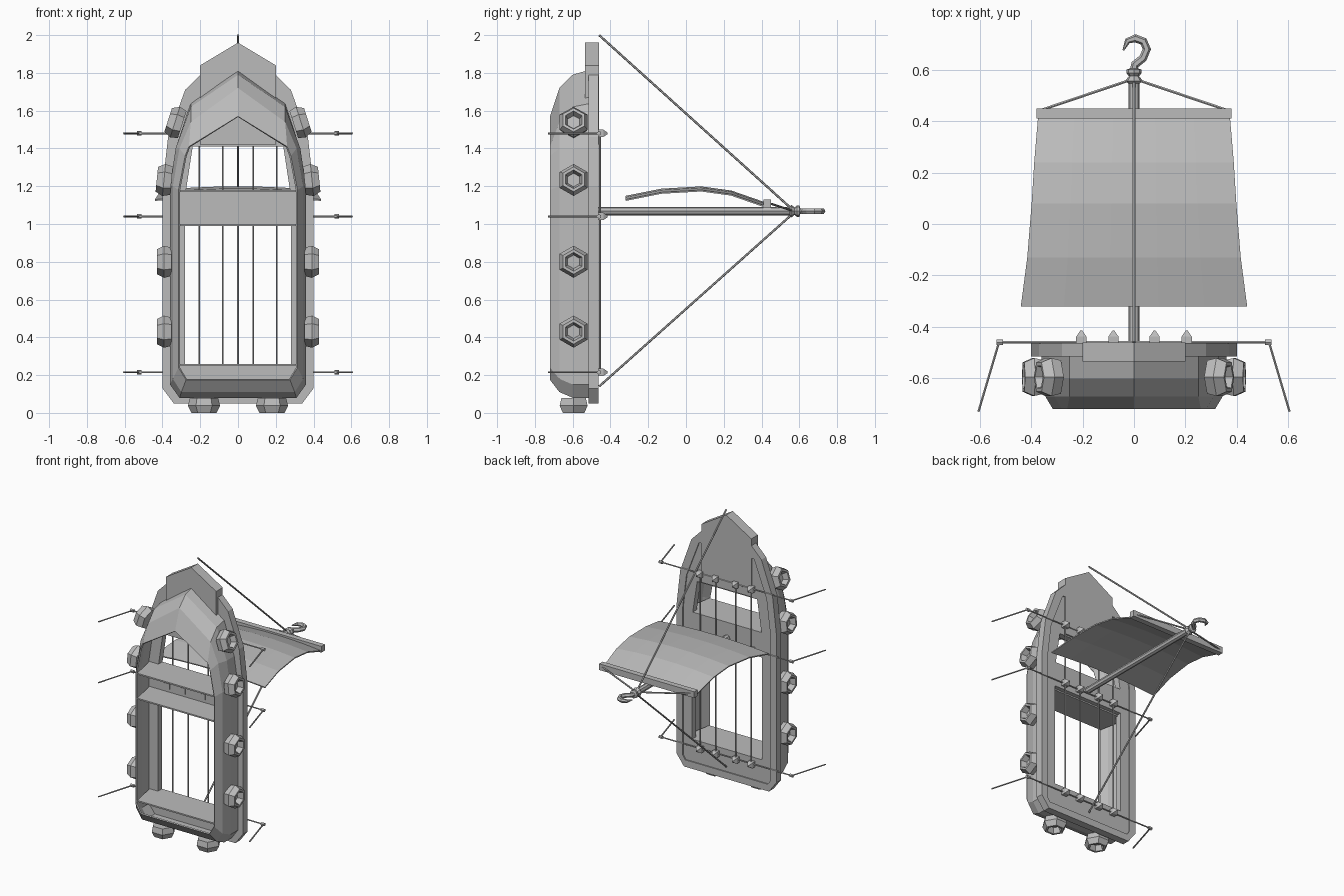
import bpy, bmesh, math
from mathutils import Vector

cube = bpy.data.objects.get("Cube")
if cube:
    bpy.data.objects.remove(cube, do_unlink=True)

GREY = (0.5, 0.5, 0.5, 1)
mat = bpy.data.materials.new("plain_grey")
mat.use_nodes = True
mat.diffuse_color = GREY
mat.node_tree.nodes["Principled BSDF"].inputs["Base Color"].default_value = GREY


def finish(name, bm):
    """Turn a bmesh into a flat-shaded object."""
    bmesh.ops.recalc_face_normals(bm, faces=bm.faces)
    me = bpy.data.meshes.new(name)
    bm.to_mesh(me)
    bm.free()
    me.materials.append(mat)
    ob = bpy.data.objects.new(name, me)
    bpy.context.collection.objects.link(ob)
    return ob


def loft(name, rings, cap=False, closed=True):
    bm = bmesh.new()
    rows = [[bm.verts.new(p) for p in ring] for ring in rings]
    for a, b in zip(rows, rows[1:]):
        n = len(a)
        for i in range(n if closed else n - 1):
            j = (i + 1) % n
            bm.faces.new((a[i], a[j], b[j], b[i]))
    if cap:
        bm.faces.new(rows[0])
        bm.faces.new(rows[-1])
    return finish(name, bm)


def lathe(name, origin, axis, profile, sides, up=(0, 0, 1), cap=True):
    """Polygonal rings (radius, height) along an axis."""
    w = Vector(axis).normalized()
    u = Vector(up) - w * w.dot(Vector(up))
    if u.length < 0.01:
        u = Vector((0, 1, 0))
    u.normalize()
    v = w.cross(u)
    rings = []
    for r, h in profile:
        angles = [2 * math.pi * i / sides for i in range(sides)]
        rings.append([Vector(origin) + w * h + (u * math.cos(a) + v * math.sin(a)) * r
                      for a in angles])
    return loft(name, rings, cap)


def rod(name, a, b, r=0.006, sides=6):
    d = Vector(b) - Vector(a)
    return lathe(name, a, d, [(r, 0), (r, d.length)], sides)


def box(name, lo, hi):
    return loft(name, [[(lo[0], y, lo[2]), (hi[0], y, lo[2]), (hi[0], y, hi[2]), (lo[0], y, hi[2])]
                       for y in (lo[1], hi[1])], True)


def mirrored(half):
    """Close a right-half outline (x, z) across the centre line."""
    return half + [(-x, z) for x, z in reversed(half) if x > 0]


def slab(name, loops, y0, y1):
    """Flat panel with holes: the first loop is the outline."""
    cu = bpy.data.curves.new(name, "CURVE")
    cu.dimensions = "2D"
    cu.fill_mode = "BOTH"
    cu.extrude = abs(y1 - y0) / 2
    for pts in loops:
        sp = cu.splines.new("POLY")
        sp.points.add(len(pts) - 1)
        for p, (x, z) in zip(sp.points, pts):
            p.co = (x, z, 0, 1)
        sp.use_cyclic_u = True
    tmp = bpy.data.objects.new(name + "_outline", cu)
    bpy.context.collection.objects.link(tmp)
    me = bpy.data.meshes.new_from_object(tmp.evaluated_get(bpy.context.evaluated_depsgraph_get()))
    bpy.data.objects.remove(tmp, do_unlink=True)
    me.materials.clear()
    me.materials.append(mat)
    for p in me.polygons:
        p.use_smooth = False
    ob = bpy.data.objects.new(name, me)
    bpy.context.collection.objects.link(ob)
    ob.rotation_euler.x = math.pi / 2
    ob.location.y = (y0 + y1) / 2
    return ob


# Back plate with two window openings, and the raised gable on it
lower_window = mirrored([(0.28, 0.26), (0.28, 1.0)])
upper_window = mirrored([(0.275, 1.18), (0.24, 1.41)])
plate = mirrored([(0.34, 0.05), (0.40, 0.13), (0.40, 1.2), (0.37, 1.46), (0.28, 1.71), (0.2, 1.79)])
slab("back_plate", [plate, lower_window, upper_window], -0.515, -0.47)
slab("gable", [mirrored([(0.2, 1.42), (0.2, 1.84), (0, 1.96)])], -0.535, -0.46)
rim = mirrored([(0.33, 0.1), (0.35, 0.13), (0.35, 1.2), (0.32, 1.44), (0.22, 1.7)])
slab("back_rim", [plate, rim], -0.475, -0.462)

# Hollow hull, open to the front
sections = [
    (-0.50, [(0.31, 0.08), (0.36, 0.15), (0.36, 1.2), (0.33, 1.4), (0.25, 1.64), (0, 1.82)]),
    (-0.60, [(0.31, 0.08), (0.36, 0.15), (0.36, 1.2), (0.33, 1.4), (0.25, 1.62), (0, 1.79)]),
    (-0.67, [(0.30, 0.11), (0.345, 0.18), (0.345, 1.2), (0.31, 1.4), (0.25, 1.54), (0, 1.72)]),
    (-0.72, [(0.275, 0.175), (0.315, 0.24), (0.315, 1.18), (0.28, 1.36), (0.26, 1.41), (0, 1.57)]),
]
hull = loft("hull", [[(x, y, z) for x, z in mirrored(half)] for y, half in sections])
mod = hull.modifiers.new("thickness", "SOLIDIFY")
mod.thickness = 0.01

# Shelves at the window edges
for name, z in (("window_sill", 0.255), ("middle_shelf", 0.995), ("upper_shelf", 1.175)):
    loft(name, [[(-0.35, -0.5, h), (0.35, -0.5, h), (0.31, -0.71, h), (-0.31, -0.71, h)]
                for h in (z - 0.005, z + 0.005)], True)

# Hexagonal nuts around the hull
NUT = [(0.075, -0.01), (0.085, 0.03), (0.066, 0.068), (0.05, 0.068), (0.036, 0.03)]
for s in (-1, 1):
    for x, z, tilt in ((0.362, 0.43, 0), (0.362, 0.80, 0), (0.362, 1.23, 0.1), (0.305, 1.53, 0.32)):
        lathe("side_nut", (s * x, -0.595, z), (s, 0, tilt), NUT, 6)
    lathe("foot_nut", (s * 0.18, -0.595, 0.068), (0, 0, -1), NUT, 6, up=(1, 0, 0))

# Cross rods with angled end arms, and pegs
BARS = (-0.205, -0.08, 0.08, 0.205)
for z in (0.215, 1.04, 1.48):
    rod("cross_rod", (-0.52, -0.46, z), (0.52, -0.46, z), 0.005)
    for s in (-1, 1):
        lathe("rod_joint", (s * 0.51, -0.46, z), (s, 0, 0), [(0.012, 0), (0.012, 0.025)], 6)
        rod("rod_arm", (s * 0.525, -0.46, z), (s * 0.605, -0.73, z), 0.005)
    for x in BARS:
        lathe("peg", (x, -0.518, z), (0, 1, 0),
              [(0.028, 0), (0.028, 0.08), (0.006, 0.103)], 4, up=(1, 0, 1))
for x in BARS:
    rod("window_bar", (x, -0.455, 0.215), (x, -0.455, 1.48), 0.005)

# Boom with collar, stays and crossbar
rod("boom", (0, -0.47, 1.068), (0, 0.56, 1.068), 0.022, 8)
lathe("boom_collar", (0, 0.545, 1.068), (0, 1, 0),
      [(0.02, 0), (0.034, 0.012), (0.02, 0.03), (0.03, 0.042), (0.03, 0.055), (0.015, 0.06)], 8)
rod("upper_stay", (0, -0.46, 2.0), (0, 0.56, 1.08))
rod("lower_stay", (0, -0.46, 0.14), (0, 0.56, 1.05))
box("crossbar", (-0.38, 0.41, 1.085), (0.38, 0.45, 1.13))
for s in (-1, 1):
    rod("crossbar_rope", (s * 0.37, 0.44, 1.11), (0, 0.565, 1.07))

# Hook at the boom end, tapering to its tip
path = [(0, 0.6), (0.004, 0.62), (0.035, 0.645), (0.05, 0.68), (0.037, 0.71),
        (0.005, 0.722), (-0.025, 0.712), (-0.042, 0.675)]
rings = []
for i, (x, y) in enumerate(path):
    a, b = path[max(i - 1, 0)], path[min(i + 1, len(path) - 1)]
    side = Vector((b[1] - a[1], a[0] - b[0], 0)).normalized()
    r = 0.016 if i < 6 else (0.012 if i == 6 else 0.003)
    rings.append([Vector((x, y, 1.068)) + side * r * math.cos(t) + Vector((0, 0, r * math.sin(t)))
                  for t in (k * math.pi / 3 for k in range(6))])
loft("hook", rings, True)

# Arched sail
rows = [(-0.32, 1.15, 0.44), (-0.13, 1.188, 0.415), (0.08, 1.2, 0.398),
        (0.24, 1.178, 0.388), (0.43, 1.112, 0.372)]
sail = loft("sail", [[(w * f, y, z - 0.02 * abs(f) ** 2) for f in (-1, -0.62, -0.22, 0.22, 0.62, 1)]
                     for y, z, w in rows], closed=False)
mod = sail.modifiers.new("thickness", "SOLIDIFY")
mod.thickness = 0.008
